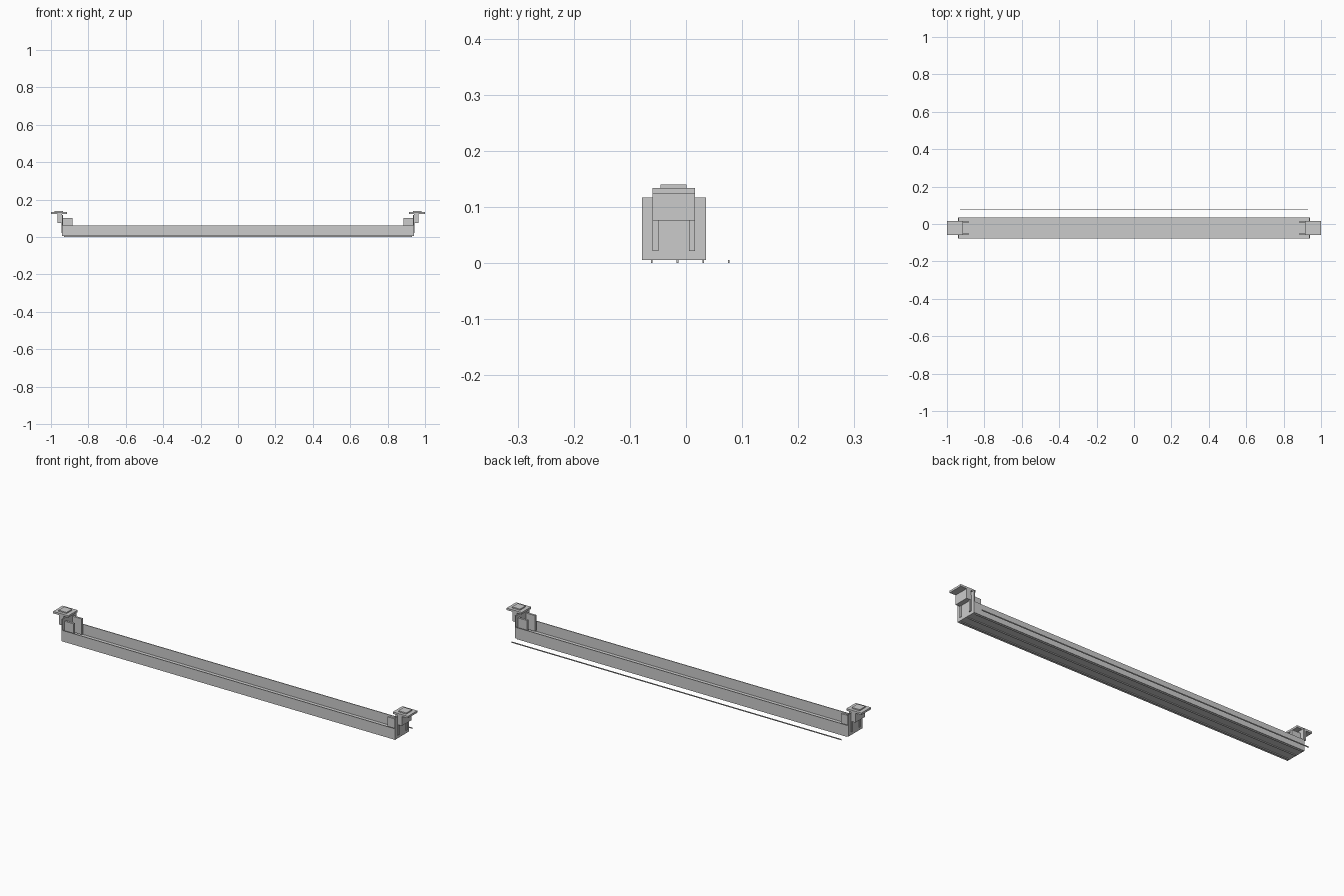
import bpy
import bmesh

if "Cube" in bpy.data.objects:
    bpy.data.objects.remove(bpy.data.objects["Cube"])


def box(name, x, y, z):
    """Axis-aligned box from (min, max) ranges."""
    bm = bmesh.new()
    bmesh.ops.create_cube(bm, size=1)
    for v in bm.verts:
        v.co = [r[0] if c < 0 else r[1] for c, r in zip(v.co, (x, y, z))]
    mesh = bpy.data.meshes.new(name)
    bm.to_mesh(mesh)
    bm.free()
    ob = bpy.data.objects.new(name, mesh)
    bpy.context.collection.objects.link(ob)
    return ob


def pair(name, x, y, z):
    """Box mirrored to both ends of the channel."""
    ob = box(name, x, y, z)
    ob.modifiers.new("both_ends", 'MIRROR').use_axis = (True, False, False)
    return ob


FRONT, BACK, END, T = -0.078, 0.036, 0.94, 0.004

# Long open-topped channel
profile = [(FRONT, 0.005), (BACK, 0.005), (BACK, 0.061), (BACK - T, 0.061),
           (BACK - T, 0.009), (FRONT + T, 0.009), (FRONT + T, 0.061), (FRONT, 0.061)]
bm = bmesh.new()
face = bm.faces.new([bm.verts.new((-END, y, z)) for y, z in profile])
ext = bmesh.ops.extrude_face_region(bm, geom=[face])
bmesh.ops.translate(bm, vec=(2 * END, 0, 0),
                    verts=[g for g in ext["geom"] if isinstance(g, bmesh.types.BMVert)])
bmesh.ops.recalc_face_normals(bm, faces=bm.faces)
mesh = bpy.data.meshes.new("channel")
bm.to_mesh(mesh)
bm.free()
bpy.context.collection.objects.link(bpy.data.objects.new("channel", mesh))

# Tall end plates closing the channel
pair("end_plate", (END - T, END), (FRONT, BACK), (0.005, 0.117))

# Hanger brackets: side cheeks, upright block and mounting plates
for side, y in (("front", (-0.06, -0.049)), ("back", (0.005, 0.016))):
    pair(side + "_bracket_cheek", (0.885, 0.944), y, (0.021, 0.101))
pair("bracket_upright", (0.942, 0.966), (-0.06, 0.016), (0.076, 0.125))
pair("mounting_plate", (0.915, 1.0), (-0.06, 0.016), (0.124, 0.134))
pair("mounting_pad", (0.935, 0.98), (-0.045, 0.001), (0.134, 0.14))

# Thin runner strips beneath, the last one lying clear of the channel
strip = box("runner_strips", (-0.93, 0.93), (-0.0625, -0.0595), (0, 0.005))
array = strip.modifiers.new("strips", 'ARRAY')
array.count = 4
array.use_relative_offset = False
array.use_constant_offset = True
array.constant_offset_displace = (0, 0.0458, 0)
